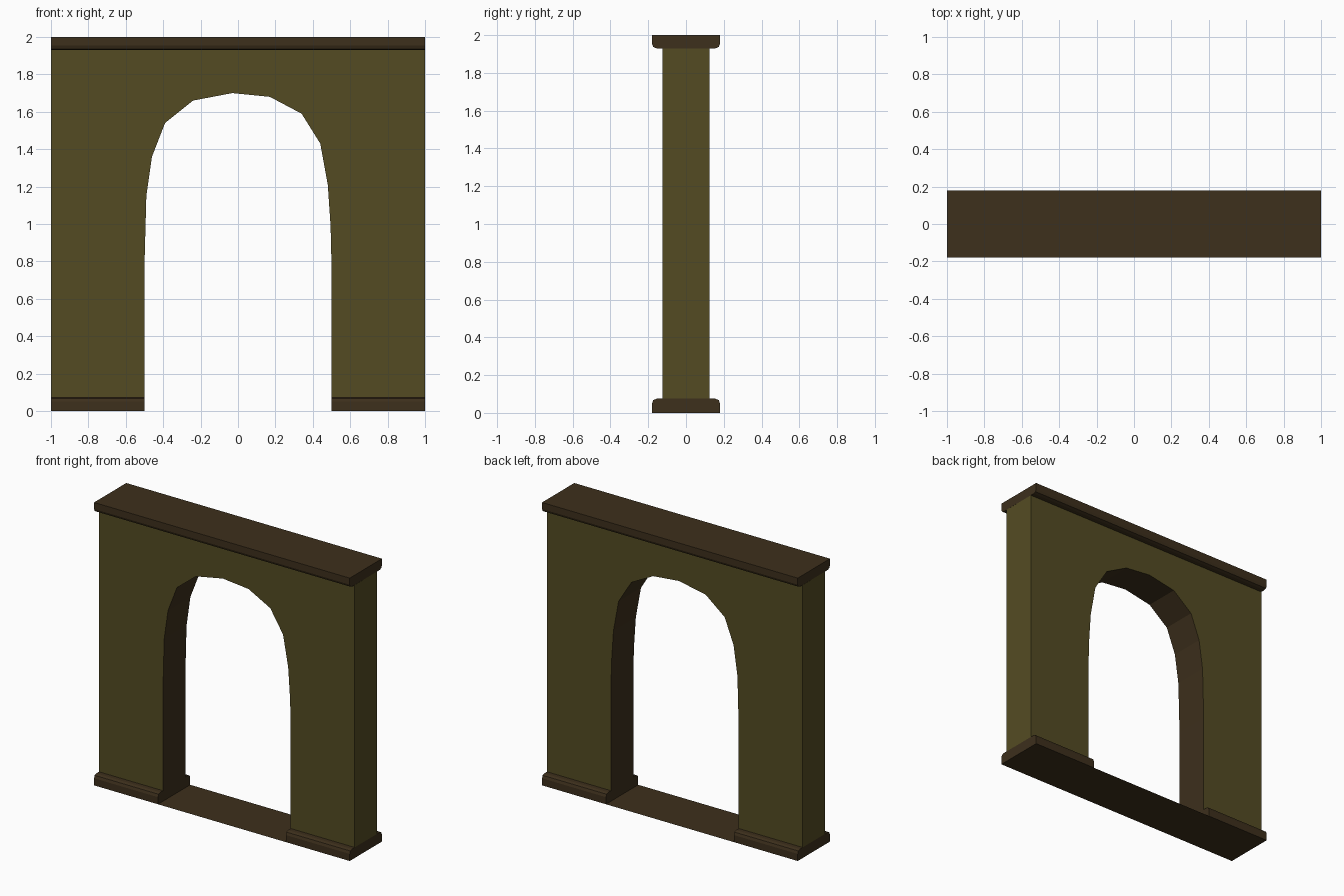
import bpy, bmesh

if "Cube" in bpy.data.objects:
    bpy.data.objects.remove(bpy.data.objects["Cube"])


def material(name, rgb):
    m = bpy.data.materials.new(name)
    m.diffuse_color = (*rgb, 1)
    m.use_nodes = True
    m.node_tree.nodes["Principled BSDF"].inputs["Base Color"].default_value = m.diffuse_color
    return m


OLIVE = material("olive_plaster", (0.088, 0.071, 0.0165))
BROWN = material("brown_trim", (0.047, 0.029, 0.0115))


def finish(name, bm, mats):
    bmesh.ops.recalc_face_normals(bm, faces=bm.faces)
    me = bpy.data.meshes.new(name)
    bm.to_mesh(me)
    bm.free()
    for m in mats:
        me.materials.append(m)
    bpy.context.collection.objects.link(bpy.data.objects.new(name, me))


# Wall: one outline with the arch opening, extruded through its thickness
Z0, Z1, HALF = 0.075, 1.93, 0.125
arch = [(-0.5, Z0), (-0.5, 0.78), (-0.49, 1.15), (-0.46, 1.36), (-0.39, 1.54),
        (-0.24, 1.66), (-0.03, 1.70), (0.17, 1.68), (0.34, 1.59), (0.44, 1.43),
        (0.48, 1.21), (0.495, 0.99), (0.5, 0.78), (0.5, Z0)]
outline = arch + [(1, Z0), (1, Z1), (-1, Z1), (-1, Z0)]
bm = bmesh.new()
front = [bm.verts.new((x, -HALF, z)) for x, z in outline]
back = [bm.verts.new((x, HALF, z)) for x, z in outline]
bm.faces.new(front)
bm.faces.new(back[::-1])
n = len(outline)
for i in range(n):
    j = (i + 1) % n
    # horizontal edges are covered by the trim
    if outline[i][1] != outline[j][1]:
        f = bm.faces.new((front[i], front[j], back[j], back[i]))
        f.material_index = 1 if i < len(arch) - 1 else 0
finish("arch_wall", bm, [OLIVE, BROWN])


# Trim: rounded moulding profile swept along x
half_profile = [(0.18, 0), (0.18, 0.05), (0.173, 0.068), (0.155, 0.075)]
profile = half_profile + [(-y, z) for y, z in reversed(half_profile)]


def trim(name, x0, x1, flip=False):
    bm = bmesh.new()
    ends = [[bm.verts.new((x, y, 2 - z * 0.93 if flip else z)) for y, z in profile]
            for x in (x0, x1)]
    a, b = ends
    bm.faces.new(a)
    bm.faces.new(b[::-1])
    for i in range(len(a)):
        j = (i + 1) % len(a)
        bm.faces.new((a[i], a[j], b[j], b[i]))
    finish(name, bm, [BROWN])


trim("top_cornice", -1, 1, True)
trim("left_base", -1, -0.5)
trim("right_base", 0.5, 1)

# Flat threshold between the bases
bm = bmesh.new()
bm.faces.new([bm.verts.new((x, y, 0)) for x, y in
              ((-0.5, -0.18), (0.5, -0.18), (0.5, 0.18), (-0.5, 0.18))])
finish("threshold", bm, [BROWN])
